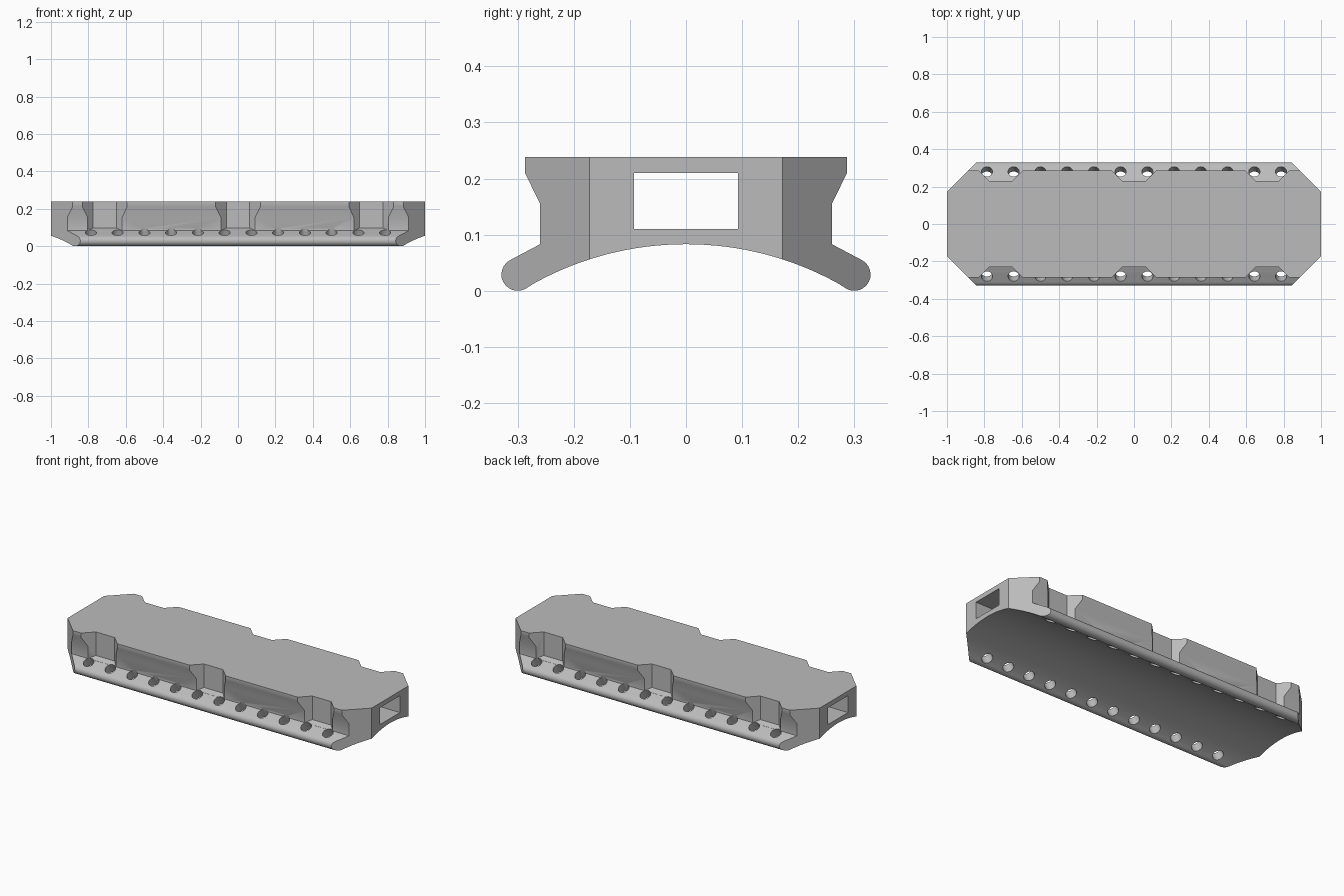
import bpy, bmesh, math
from mathutils import Vector

cube = bpy.data.objects.get("Cube")
if cube:
    bpy.data.objects.remove(cube, do_unlink=True)

grey = bpy.data.materials.new("matte grey")
grey.use_nodes = True
grey.diffuse_color = (0.5, 0.5, 0.5, 1)
grey.node_tree.nodes["Principled BSDF"].inputs["Base Color"].default_value = grey.diffuse_color


def prism(bm, bottom, top):
    """Closed solid between two matching outlines."""
    a = [bm.verts.new(p) for p in bottom]
    b = [bm.verts.new(p) for p in top]
    bm.faces.new(a)
    bm.faces.new(b)
    for i in range(len(a)):
        j = (i + 1) % len(a)
        bm.faces.new((a[i], a[j], b[j], b[i]))


def make(name, bm):
    bmesh.ops.recalc_face_normals(bm, faces=bm.faces)
    mesh = bpy.data.meshes.new(name)
    bm.to_mesh(mesh)
    bm.free()
    mesh.materials.append(grey)
    ob = bpy.data.objects.new(name, mesh)
    bpy.context.collection.objects.link(ob)
    return ob


def boolean(target, bm, operation):
    cutter = make("cutter", bm)
    cutter.hide_render = True
    mod = target.modifiers.new("cut", 'BOOLEAN')
    mod.operation, mod.solver, mod.object = operation, 'EXACT', cutter
    bpy.context.view_layer.objects.active = target
    bpy.ops.object.modifier_apply(modifier=mod.name)
    bpy.data.objects.remove(cutter, do_unlink=True)


# Half cross-section: flanged block, rounded wing lip, arched underside
SLOPE = 0.49
half = [(0.287, 0.238), (0.287, 0.21), (0.26, 0.155), (0.26, 0.083)]
for i in range(13):
    a = math.radians(63 - 15 * i)
    half.append((0.30 + 0.029 * math.cos(a), 0.029 + 0.029 * math.sin(a)))
R = 0.561
for i in range(1, 16):
    y = 0.285 * (1 - i / 16)
    half.append((y, 0.083 - R + math.sqrt(R * R - y * y)))
section = half + [(0, 0.083)] + [(-y, z) for y, z in reversed(half)]

bm = bmesh.new()
prism(bm, [(-1.1, y, z) for y, z in section], [(1.1, y, z) for y, z in section])
body = make("rail_cover", bm)

# Ends with chamfered corners
plan = [(1, -0.172), (1, 0.172), (0.672, 0.5), (-0.672, 0.5),
        (-1, 0.172), (-1, -0.172), (-0.672, -0.5), (0.672, -0.5)]
bm = bmesh.new()
prism(bm, [(x, y, -0.2) for x, y in plan], [(x, y, 0.5) for x, y in plan])
boolean(body, bm, 'INTERSECT')

# Rectangular tunnel along the length
hole = [(-0.093, 0.11), (0.093, 0.11), (0.093, 0.21), (-0.093, 0.21)]
bm = bmesh.new()
prism(bm, [(-1.2, y, z) for y, z in hole], [(1.2, y, z) for y, z in hole])
boolean(body, bm, 'DIFFERENCE')

# Tapered notches in both side walls, floors following the wing slope
bm = bmesh.new()
for side in (-1, 1):
    for cx in (-0.712, 0, 0.712):
        outline = [(-0.062, 0.23), (0.062, 0.23), (0.132, 0.30), (-0.132, 0.30)]
        prism(bm, [(cx + x, side * y, 0.098 - (y - 0.23) * 0.477) for x, y in outline],
              [(cx + x, side * y, 0.4) for x, y in outline])
boolean(body, bm, 'DIFFERENCE')

# Row of drilled holes square to each wing
bm = bmesh.new()
for side in (-1, 1):
    axis = Vector((0, side * SLOPE, 1)).normalized()
    across = axis.cross(Vector((1, 0, 0)))
    for k in range(12):
        centre = Vector(((k - 5.5) * 0.143, side * 0.28, 0.073))
        ring = [centre + 0.03 * (math.cos(t) * Vector((1, 0, 0)) + math.sin(t) * across)
                for t in (math.tau * i / 24 for i in range(24))]
        prism(bm, [p - axis * 0.1 for p in ring], [p + axis * 0.07 for p in ring])
boolean(body, bm, 'DIFFERENCE')

bpy.ops.object.select_all(action='DESELECT')
body.select_set(True)
bpy.context.view_layer.objects.active = body
bpy.ops.object.shade_smooth_by_angle(angle=math.radians(30))
